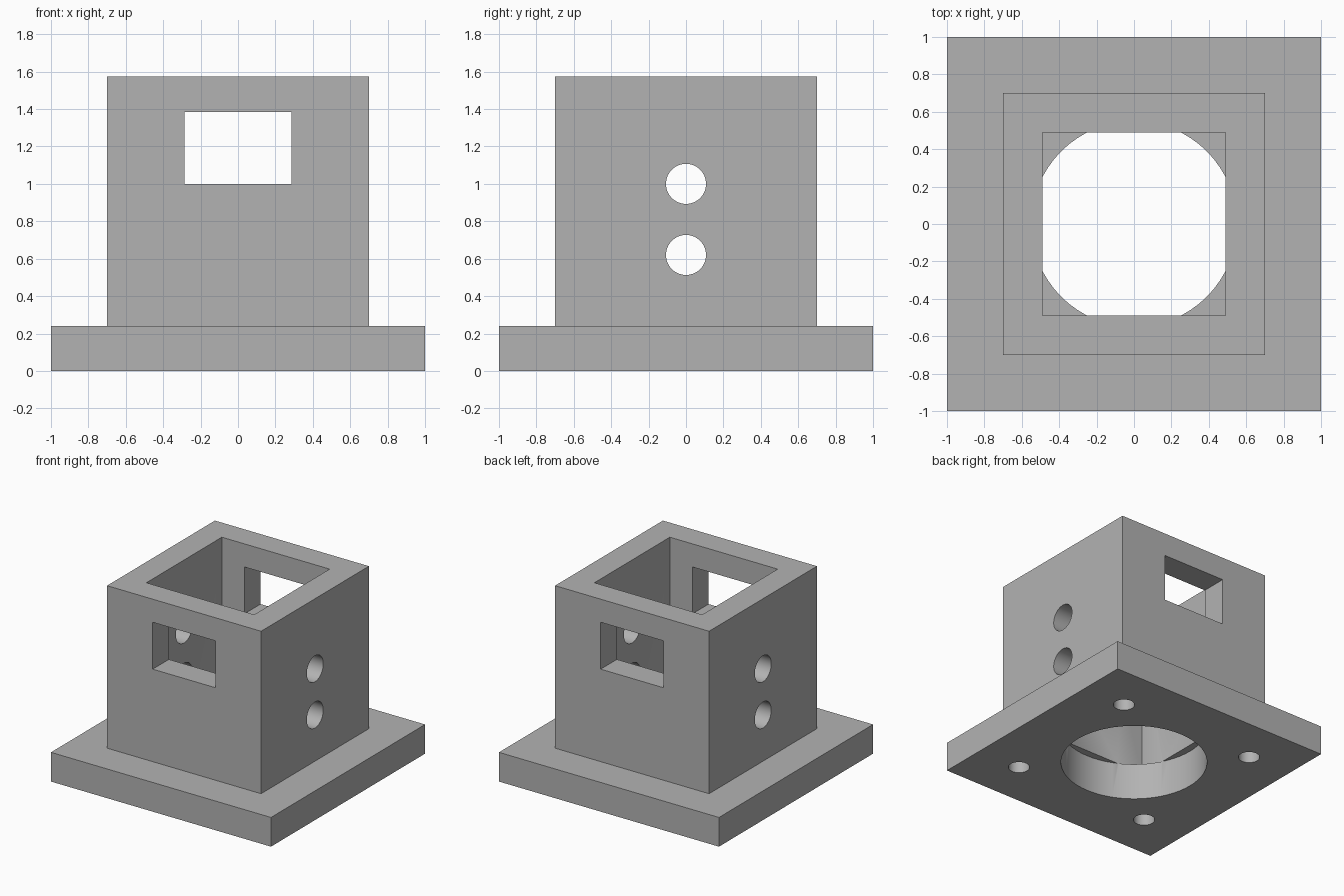
import bpy
import math

old = bpy.data.objects.get("Cube")
if old:
    bpy.data.objects.remove(old, do_unlink=True)

PLATE_TOP, TOWER_TOP, BORE_TOP = 0.24, 1.575, 0.30

grey = bpy.data.materials.new("plain grey")
grey.use_nodes = True
colour = (0.45, 0.45, 0.45, 1)
grey.diffuse_color = colour
grey.node_tree.nodes["Principled BSDF"].inputs["Base Color"].default_value = colour


def box(name, x, y, z0, z1):
    """Box centred on the vertical axis, from z0 to z1."""
    bpy.ops.mesh.primitive_cube_add(size=1, location=(0, 0, (z0 + z1) / 2))
    ob = bpy.context.object
    ob.name = name
    ob.scale = (x, y, z1 - z0)
    bpy.ops.object.transform_apply(location=True, rotation=True, scale=True)
    ob.data.materials.append(grey)
    return ob


def rod(name, radius, length, centre, tilt=0):
    """Round rod, upright or tilted to lie along x."""
    bpy.ops.mesh.primitive_cylinder_add(vertices=64, radius=radius, depth=length,
                                        location=centre, rotation=(0, tilt, 0))
    ob = bpy.context.object
    ob.name = name
    bpy.ops.object.transform_apply(location=True, rotation=True, scale=True)
    ob.data.materials.append(grey)
    return ob


def combine(body, tool, operation):
    """Apply a boolean to the body and discard the tool."""
    tool.hide_render = True
    mod = body.modifiers.new(tool.name, "BOOLEAN")
    mod.object, mod.operation, mod.solver = tool, operation, "EXACT"
    bpy.context.view_layer.objects.active = body
    bpy.ops.object.modifier_apply(modifier=mod.name)
    bpy.data.objects.remove(tool, do_unlink=True)


# Square base plate with the tower standing on it
body = box("tower_on_base_plate", 2, 2, 0, PLATE_TOP)
combine(body, box("tower", 1.4, 1.4, 0.1, TOWER_TOP), "UNION")

# Open square cavity and the round bore beneath it
cuts = [box("cavity", 0.98, 0.98, BORE_TOP, 2),
        rod("bore", 0.55, 1, (0, 0, BORE_TOP - 0.5))]

# Window through front and back walls
cuts.append(box("window", 0.57, 3, 1.0, 1.385))

# Two round holes through both side walls
for z in (0.62, 1.0):
    cuts.append(rod("side_hole", 0.107, 3, (0, 0, z), math.pi / 2))

# Blind screw holes in the underside
for x in (-0.615, 0.615):
    for y in (-0.615, 0.615):
        cuts.append(rod("screw_hole", 0.08, 1, (x, y, BORE_TOP - 0.5)))

for cut in cuts:
    combine(body, cut, "DIFFERENCE")

bpy.ops.object.select_all(action="DESELECT")
body.select_set(True)
bpy.context.view_layer.objects.active = body
bpy.ops.object.shade_smooth_by_angle(angle=math.radians(30))
